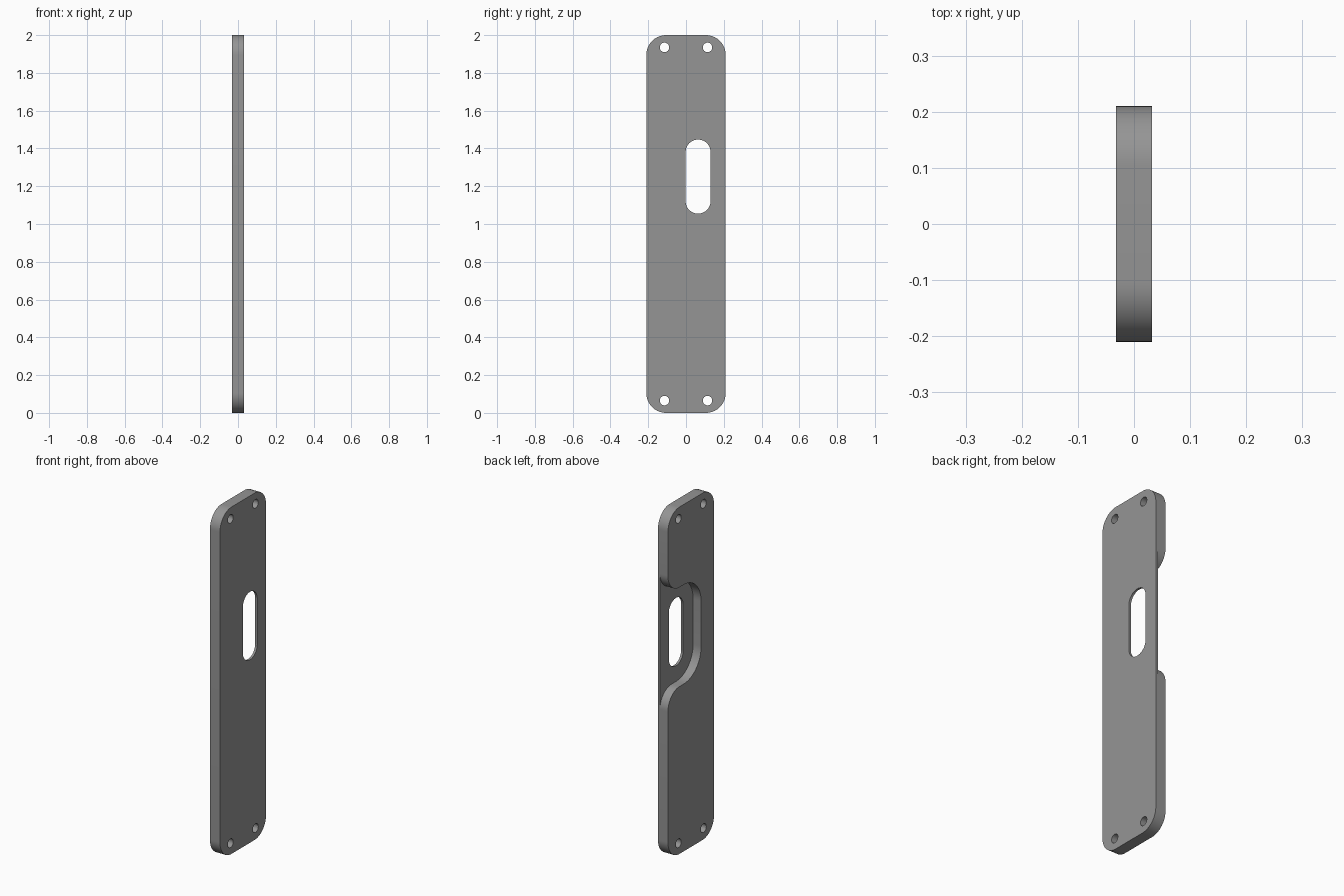
import bpy, bmesh, math

if "Cube" in bpy.data.objects:
    bpy.data.objects.remove(bpy.data.objects["Cube"])

T = 0.032            # half thickness
W = 0.21             # half width
R = 0.105            # corner radius
FLOOR = 0.019        # x of the recess floor
SLOT_Y, SLOT_Z = 0.064, 1.251

grey = bpy.data.materials.new("grey metal")
grey.diffuse_color = (0.30, 0.30, 0.30, 1)
grey.use_nodes = True
grey.node_tree.nodes["Principled BSDF"].inputs["Base Color"].default_value = grey.diffuse_color


def arc(cy, cz, r, a0, a1, n=16):
    """Points on an arc in the y-z plane, angles in degrees."""
    out = []
    for i in range(n + 1):
        a = math.radians(a0 + (a1 - a0) * i / n)
        out.append((cy + r * math.cos(a), cz + r * math.sin(a)))
    return out


def prism(name, outline, x0, x1):
    """Extrude a y-z outline along x."""
    bm = bmesh.new()
    face = bm.faces.new([bm.verts.new((x0, y, z)) for y, z in outline])
    ext = bmesh.ops.extrude_face_region(bm, geom=[face])
    verts = [g for g in ext["geom"] if isinstance(g, bmesh.types.BMVert)]
    bmesh.ops.translate(bm, verts=verts, vec=(x1 - x0, 0, 0))
    bmesh.ops.recalc_face_normals(bm, faces=bm.faces)
    mesh = bpy.data.meshes.new(name)
    bm.to_mesh(mesh)
    bm.free()
    mesh.materials.append(grey)
    obj = bpy.data.objects.new(name, mesh)
    bpy.context.collection.objects.link(obj)
    return obj


# Rounded plate body
plate = prism("plate",
              arc(W - R, 2 - R, R, 0, 90) + arc(R - W, 2 - R, R, 90, 180)
              + arc(R - W, R, R, 180, 270) + arc(W - R, R, R, 270, 360), -T, T)

# Recess outline: round inner end, flared mouth at the side edge
pr, straight, flare = 0.156, 0.13, 0.105
half = straight + pr
recess = (arc(W - flare, SLOT_Z + half + flare, flare, 0, -90)
          + arc(SLOT_Y, SLOT_Z + straight, pr, 90, 180)
          + arc(SLOT_Y, SLOT_Z - straight, pr, 180, 270)
          + arc(W - flare, SLOT_Z - half - flare, flare, 90, 0)
          + [(W + 0.05, SLOT_Z - half - flare), (W + 0.05, SLOT_Z + half + flare)])
cutters = [prism("recess_cutter", recess, -T - 0.05, FLOOR)]

# Through slot
sr, sh = 0.066, 0.13
cutters.append(prism("slot_cutter",
                     arc(SLOT_Y, SLOT_Z + sh, sr, 0, 180, 32)
                     + arc(SLOT_Y, SLOT_Z - sh, sr, 180, 360, 32), -0.1, 0.1))

# Four screw holes
for y in (-0.114, 0.114):
    for z in (0.065, 1.935):
        cutters.append(prism("hole_cutter", arc(y, z, 0.025, 0, 360, 32)[:-1], -0.1, 0.1))

# Cut the plate, then drop the cutters
bpy.context.view_layer.objects.active = plate
plate.select_set(True)
for c in cutters:
    c.hide_render = True
    mod = plate.modifiers.new("cut", "BOOLEAN")
    mod.operation = "DIFFERENCE"
    mod.solver = "EXACT"
    mod.object = c
    bpy.ops.object.modifier_apply(modifier=mod.name)
    bpy.data.objects.remove(c)

bpy.ops.object.shade_smooth_by_angle(angle=math.radians(30))
